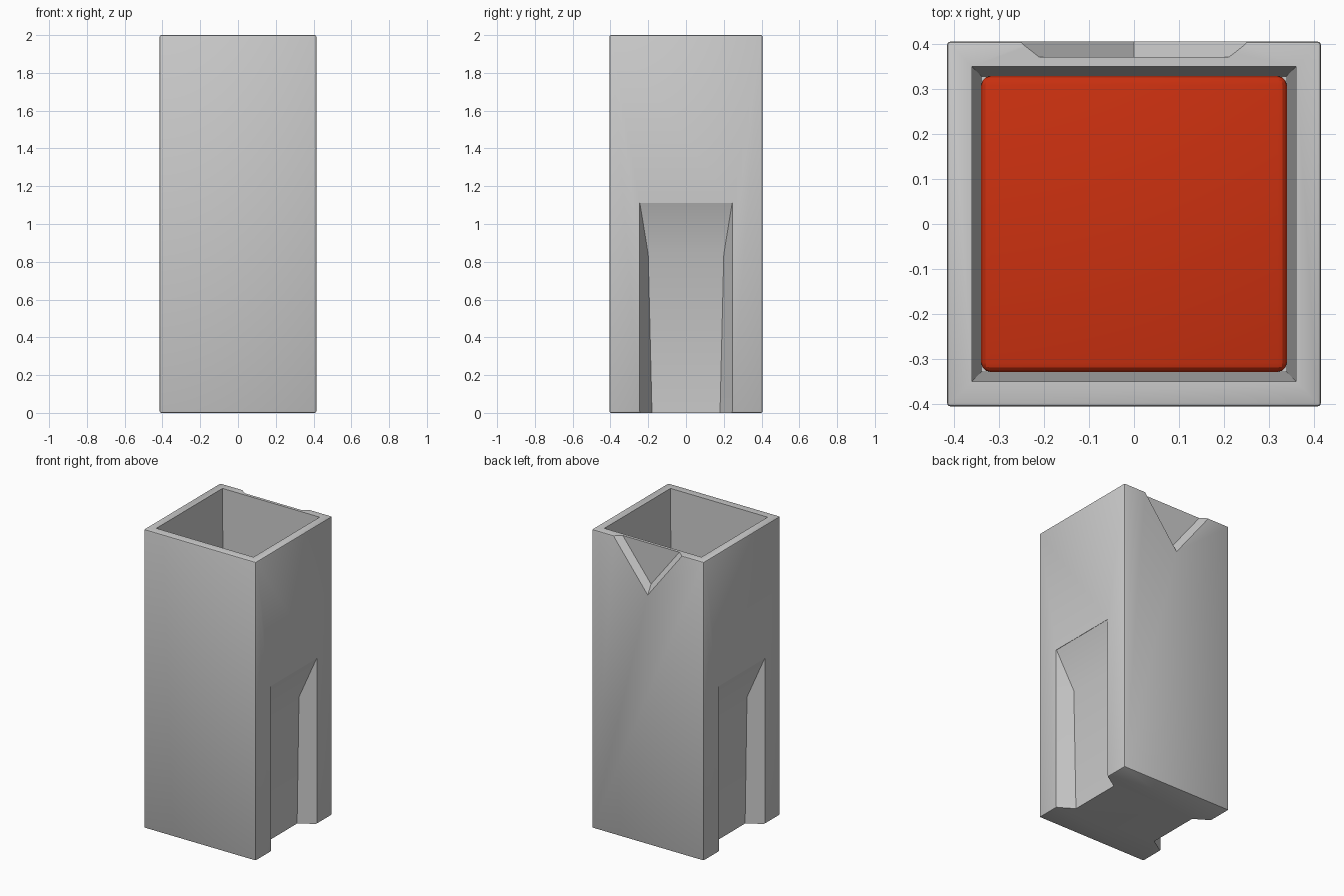
import bpy, bmesh
from mathutils import Vector

if "Cube" in bpy.data.objects:
    bpy.data.objects.remove(bpy.data.objects["Cube"])


def make_object(name, bm):
    bmesh.ops.recalc_face_normals(bm, faces=bm.faces[:])
    mesh = bpy.data.meshes.new(name)
    bm.to_mesh(mesh)
    bm.free()
    obj = bpy.data.objects.new(name, mesh)
    bpy.context.collection.objects.link(obj)
    return obj


def loft(name, rings):
    """Closed solid through matching rings of points."""
    bm = bmesh.new()
    loops = [[bm.verts.new(p) for p in ring] for ring in rings]
    n = len(loops[0])
    for a, b in zip(loops, loops[1:]):
        for i in range(n):
            j = (i + 1) % n
            bm.faces.new((a[i], a[j], b[j], b[i]))
    bm.faces.new(loops[0])
    bm.faces.new(loops[-1])
    return make_object(name, bm)


def rect(hx, hy, z):
    return [(-hx, -hy, z), (hx, -hy, z), (hx, hy, z), (-hx, hy, z)]


def bevel(obj, width, segments):
    mod = obj.modifiers.new("bevel", "BEVEL")
    mod.width, mod.segments = width, segments


def cut(body, cutter):
    mod = body.modifiers.new(cutter.name, "BOOLEAN")
    mod.operation, mod.solver, mod.object = "DIFFERENCE", "EXACT", cutter
    cutter.hide_render = True
    cutter.hide_viewport = True


# Tall rectangular housing
housing = loft("housing", [rect(0.415, 0.405, 0), rect(0.415, 0.405, 2)])
bevel(housing, 0.008, 2)

# Tapered well, open at the top
cut(housing, loft("well_cutter", [rect(0.337, 0.326, 1.1), rect(0.36, 0.35, 2.0),
                                  rect(0.36, 0.35, 2.1)]))

# Side channels: trapezoid section, sloped at the upper end
for side, label in ((1, "right"), (-1, "left")):
    def section(floor_x, half, z):
        outer = 0.245 + 0.0
        return [(side * x, y, z) for x, y in
                ((0.5, -outer), (0.415, -outer), (floor_x, -half),
                 (floor_x, half), (0.415, outer), (0.5, outer))]
    cut(housing, loft(label + "_channel_cutter",
                      [section(0.312, 0.18, -0.1), section(0.312, 0.18, 0),
                       section(0.312, 0.2, 0.84), section(0.413, 0.244, 1.11)]))

# Triangular notch at the top of the back wall


def triangle(half, tip, y):
    rise = (2.0 - tip) / half * 0.1
    k = (half * (2.0 - tip + rise)) / (2.0 - tip)
    return [(-k, y, 2.0 + rise), (k, y, 2.0 + rise), (0, y, tip)]


cut(housing, loft("back_notch_cutter", [triangle(0.21, 1.73, 0.37),
                                        triangle(0.255, 1.67, 0.405),
                                        triangle(0.275, 1.645, 0.42)]))

# Red insert at the bottom of the well
insert = loft("red_insert", [rect(0.339, 0.328, 1.08), rect(0.339, 0.328, 1.2)])
bevel(insert, 0.02, 3)
red = bpy.data.materials.new("red")
red.diffuse_color = (0.6, 0.03, 0.005, 1)
red.use_nodes = True
red.node_tree.nodes["Principled BSDF"].inputs["Base Color"].default_value = red.diffuse_color
insert.data.materials.append(red)

# Smooth the rounded edges, keep corners sharp
for obj in (housing, insert):
    bpy.ops.object.select_all(action="DESELECT")
    obj.select_set(True)
    bpy.context.view_layer.objects.active = obj
    for mod in list(obj.modifiers):
        bpy.ops.object.modifier_apply(modifier=mod.name)
    bpy.ops.object.shade_smooth_by_angle(angle=0.5)
